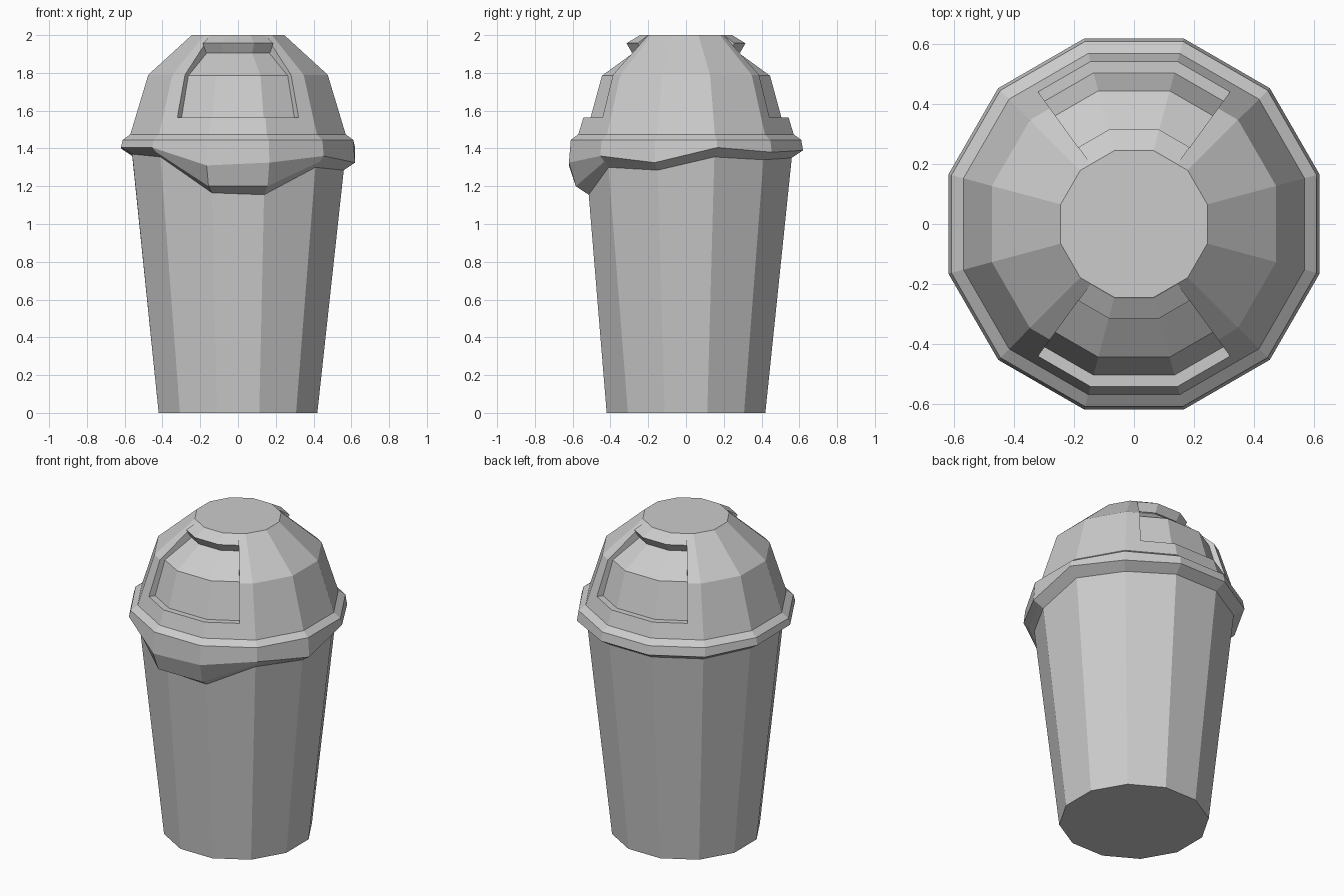
import bpy, bmesh
from math import radians, cos, sin

if "Cube" in bpy.data.objects:
    bpy.data.objects.remove(bpy.data.objects["Cube"])

SIDES = 12
ANG = [15 + 30 * k for k in range(SIDES)]
C15 = cos(radians(15))


def loft(name, rings, caps=(True, True)):
    """Skin a list of closed loops, optionally capping each end."""
    bm = bmesh.new()
    vs = [[bm.verts.new(p) for p in ring] for ring in rings]
    n = len(rings[0])
    for a, b in zip(vs, vs[1:]):
        for i in range(n):
            j = (i + 1) % n
            bm.faces.new((a[i], a[j], b[j], b[i]))
    if caps[0]:
        bm.faces.new(vs[0][::-1])
    if caps[1]:
        bm.faces.new(vs[-1])
    bmesh.ops.recalc_face_normals(bm, faces=bm.faces)
    me = bpy.data.meshes.new(name)
    bm.to_mesh(me)
    bm.free()
    ob = bpy.data.objects.new(name, me)
    bpy.context.collection.objects.link(ob)
    return ob


def ring(flat, z):
    """12-sided ring; flat = distance to the flats, single value or per vertex."""
    f = flat if isinstance(flat, list) else [flat] * SIDES
    h = z if isinstance(z, list) else [z] * SIDES
    return [(r / C15 * cos(radians(a)), r / C15 * sin(radians(a)), q)
            for a, r, q in zip(ANG, f, h)]


def wedge(name, profile, centre):
    """Sweep a (distance, z) profile over three facets around a direction."""
    rings = []
    for d in (-36, -15, 15, 36):
        k = cos(radians(abs(d) - 30)) if abs(d) > 15 else C15
        a = radians(centre + d)
        rings.append([(r / k * cos(a), r / k * sin(a), z) for r, z in profile])
    return loft(name, rings)


# uneven edge of the liner folded over the can
outer_z = [1.405, 1.38, 1.39, 1.39, 1.39, 1.40, 1.405, 1.405, 1.31, 1.325, 1.36, 1.325]
inner_z = [1.355, 1.34, 1.35, 1.35, 1.35, 1.36, 1.37, 1.355, 1.165, 1.155, 1.30, 1.285]
inner_r = [0.56] * SIDES
mid_r = [0.59] * SIDES
mid_z = [(a + b) / 2 for a, b in zip(outer_z, inner_z)]
for i in (8, 9):
    inner_r[i], mid_r[i], mid_z[i] = 0.515, 0.583, 1.2

# tapered can
loft("bin_body", [ring(0.42, 0), ring(inner_r, inner_z)], (True, False))

# rim with folded liner
loft("liner_rim", [ring(inner_r, inner_z), ring(mid_r, mid_z), ring(0.62, outer_z),
                   ring(0.61, 1.445), ring(0.57, 1.475)], (False, False))

# domed lid
dome = loft("dome_lid", [ring(0.57, 1.475), ring(0.475, 1.79), ring(0.245, 2.0)])

# recessed flaps front and back, each with a small hood above
for side, centre in (("front", -90), ("back", 90)):
    cut = wedge(side + "_flap_cutter",
                [(0.505, 1.565), (0.445, 1.785), (0.28, 1.905), (0.325, 1.975),
                 (0.8, 1.975), (0.8, 1.565)], centre)
    cut.hide_render = True
    cut.hide_viewport = True
    mod = dome.modifiers.new(side + "_flap", 'BOOLEAN')
    mod.operation = 'DIFFERENCE'
    mod.solver = 'EXACT'
    mod.object = cut
    wedge(side + "_flap_hood",
          [(0.245, 1.999), (0.315, 1.957), (0.287, 1.908), (0.2, 1.908)], centre)
